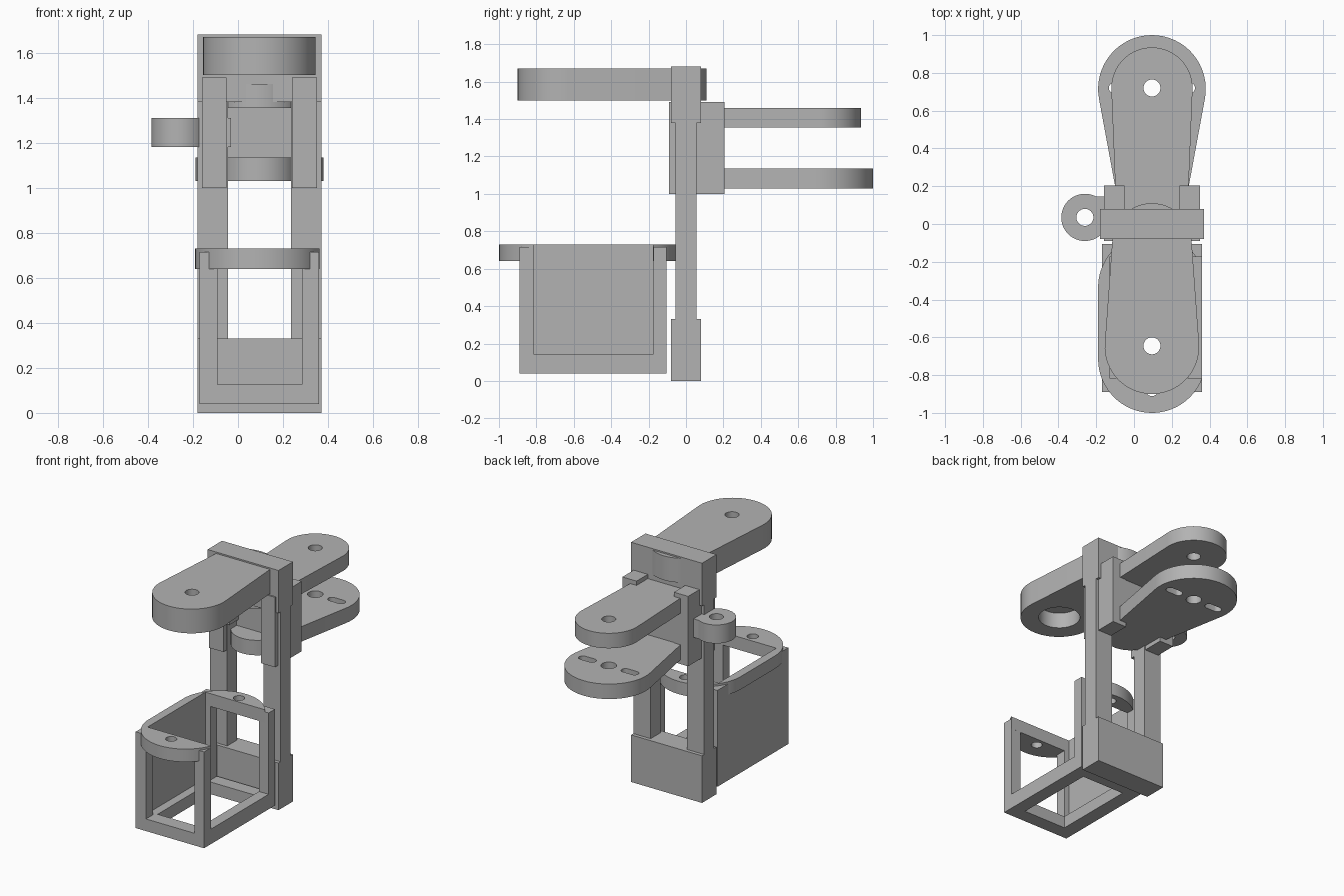
import bpy
import math

cube = bpy.data.objects.get("Cube")
if cube:
    bpy.data.objects.remove(cube, do_unlink=True)

# Single grey plastic
grey = bpy.data.materials.new("grey plastic")
grey.use_nodes = True
tone = (0.45, 0.45, 0.45, 1)
grey.diffuse_color = tone
grey.node_tree.nodes["Principled BSDF"].inputs["Base Color"].default_value = tone

CX = 0.095  # centre line of the bracket


def arc(x, y, r, start, end, steps=32):
    return [(x + r * math.cos(math.radians(start + (end - start) * i / steps)),
             y + r * math.sin(math.radians(start + (end - start) * i / steps)))
            for i in range(steps + 1)]


def circle(x, y, r):
    return arc(x, y, r, 0, 360, 48)[:-1]


def slot(x, y, half_length, r):
    return arc(x + half_length, y, r, -90, 90, 10) + arc(x - half_length, y, r, 90, 270, 10)


def tapered(y_far, r_far, y_near, r_near):
    """Outline wrapped around two circles on the centre line, far end at larger y."""
    tilt = math.degrees(math.asin((r_far - r_near) / (y_far - y_near)))
    return (arc(CX, y_far, r_far, -tilt, 180 + tilt) +
            arc(CX, y_near, r_near, 180 + tilt, 360 - tilt))


def plate(name, z0, z1, *outlines):
    """Extrude the first outline from z0 to z1; further outlines become holes."""
    curve = bpy.data.curves.new(name, "CURVE")
    curve.dimensions = "2D"
    curve.fill_mode = "BOTH"
    curve.extrude = (z1 - z0) / 2
    for points in outlines:
        spline = curve.splines.new("POLY")
        spline.points.add(len(points) - 1)
        for p, (x, y) in zip(spline.points, points):
            p.co = (x, y, 0, 1)
        spline.use_cyclic_u = True
    temp = bpy.data.objects.new(name + " outline", curve)
    bpy.context.collection.objects.link(temp)
    graph = bpy.context.evaluated_depsgraph_get()
    mesh = bpy.data.meshes.new_from_object(temp.evaluated_get(graph))
    bpy.data.objects.remove(temp, do_unlink=True)
    bpy.data.curves.remove(curve)
    mesh.materials.clear()
    mesh.materials.append(grey)
    obj = bpy.data.objects.new(name, mesh)
    obj.location.z = (z0 + z1) / 2
    bpy.context.collection.objects.link(obj)
    bpy.ops.object.select_all(action="DESELECT")
    obj.select_set(True)
    bpy.context.view_layer.objects.active = obj
    bpy.ops.object.shade_smooth_by_angle(angle=math.radians(30))
    return obj


def rect(x0, x1, y0, y1):
    return [(x0, y0), (x1, y0), (x1, y1), (x0, y1)]


def box(name, x0, x1, y0, y1, z0, z1):
    return plate(name, z0, z1, rect(x0, x1, y0, y1))


# Upright frame
box("frame_base", -0.18, 0.37, -0.08, 0.08, 0, 0.33)
box("frame_top", -0.18, 0.37, -0.08, 0.08, 1.38, 1.68)
for side, x0, x1, b0, b1 in (("right", -0.18, -0.045, -0.16, -0.05),
                             ("left", 0.235, 0.37, 0.24, 0.35)):
    box(side + "_upright", x0, x1, -0.055, 0.055, 0.33, 1.38)
    box(side + "_clamp_block", b0, b1, -0.09, 0.205, 1.0, 1.49)

# Rear arms and the web between them
HUB_Y = 0.72
plate("rear_upper_arm", 1.355, 1.46, tapered(HUB_Y, 0.215, 0.1, 0.19),
      circle(CX, HUB_Y, 0.045))
plate("rear_lower_arm", 1.03, 1.135, tapered(0.715, 0.285, 0.08, 0.17),
      circle(CX, HUB_Y, 0.05),
      slot(CX - 0.165, HUB_Y, 0.035, 0.028), slot(CX + 0.165, HUB_Y, 0.035, 0.028))
box("rear_web", -0.05, 0.24, 0.05, 0.2, 1.135, 1.355)

# Front arm with a wide recess underneath
front = [(x, -y) for x, y in tapered(0.65, 0.25, 0.1, 0.21)]
plate("front_arm_top", 1.61, 1.67, front, circle(CX, -0.645, 0.045))
plate("front_arm_underside", 1.5, 1.61, front, circle(CX, -0.645, 0.135))

# Side ear
plate("side_ear", 1.18, 1.31, circle(-0.26, 0.035, 0.125), circle(-0.26, 0.035, 0.045))
box("side_ear_link", -0.165, -0.03, -0.05, 0.145, 1.18, 1.31)
box("side_ear_neck", -0.2, -0.16, -0.05, 0.145, 1.18, 1.31)

# Motor cage: floor ring, low rails, corner posts and closed side wall
X0, X1, Y0, Y1 = -0.17, 0.36, -0.89, -0.105
plate("cage_floor", 0.04, 0.125, rect(X0, X1, Y0, Y1), rect(-0.07, 0.265, -0.79, -0.2))
box("cage_left_rail", 0.285, X1, Y0, Y1, 0.125, 0.145)
for end, y0, y1 in (("front", Y0, -0.815), ("back", -0.175, Y1)):
    box("cage_" + end + "_right_post", X0, -0.09, y0, y1, 0.125, 0.715)
    box("cage_" + end + "_left_post", 0.285, X1, y0, y1, 0.145, 0.715)
box("cage_right_wall", X0, -0.13, -0.815, -0.175, 0.125, 0.715)

# Rounded cage rim, open on the left, with a screw hole at each end
rim = (arc(CX, -0.715, 0.285, -20.5, -180) + arc(CX, -0.335, 0.285, 180, 34) +
       [(-0.13, -0.175), (-0.13, -0.815)])
plate("cage_rim", 0.64, 0.73, rim, circle(CX, -0.875, 0.036), circle(CX, -0.17 + 0.045, 0.036))
